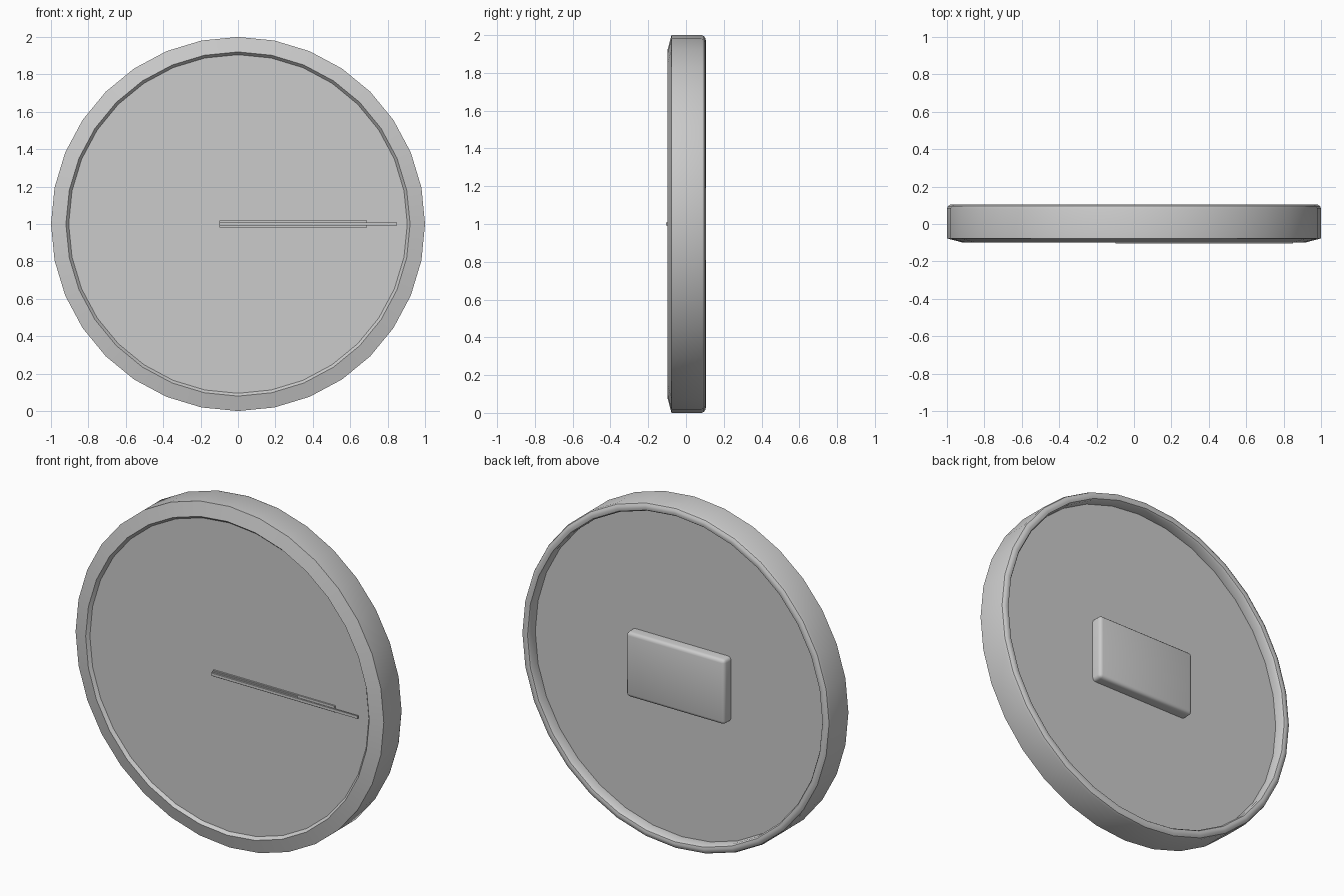
import bpy, bmesh, math

if "Cube" in bpy.data.objects:
    bpy.data.objects.remove(bpy.data.objects["Cube"])

SEGMENTS = 32
CENTRE_Z = 1.0


def finish(name, bm, angle=35):
    bmesh.ops.recalc_face_normals(bm, faces=bm.faces)
    mesh = bpy.data.meshes.new(name)
    bm.to_mesh(mesh)
    bm.free()
    obj = bpy.data.objects.new(name, mesh)
    bpy.context.collection.objects.link(obj)
    bpy.ops.object.select_all(action='DESELECT')
    obj.select_set(True)
    bpy.context.view_layer.objects.active = obj
    bpy.ops.object.shade_smooth_by_angle(angle=math.radians(angle))
    return obj


def turned(name, profile):
    """Spin (radius, y) points around the y axis and cap both ends."""
    bm = bmesh.new()
    rings = []
    for r, y in profile:
        ring = []
        for i in range(SEGMENTS):
            a = 2 * math.pi * i / SEGMENTS
            ring.append(bm.verts.new((r * math.cos(a), y, CENTRE_Z + r * math.sin(a))))
        rings.append(ring)
    for a, b in zip(rings, rings[1:]):
        for i in range(SEGMENTS):
            j = (i + 1) % SEGMENTS
            bm.faces.new((a[i], a[j], b[j], b[i]))
    bm.faces.new(rings[0])
    bm.faces.new(rings[-1])
    return finish(name, bm)


def box(name, x0, x1, y0, y1, half_height, bevel=0.0):
    bm = bmesh.new()
    bmesh.ops.create_cube(bm, size=1)
    for v in bm.verts:
        v.co.x = x1 if v.co.x > 0 else x0
        v.co.y = y1 if v.co.y > 0 else y0
        v.co.z = CENTRE_Z + (half_height if v.co.z > 0 else -half_height)
    if bevel:
        # Round every edge except those against the back panel
        edges = [e for e in bm.edges if any(v.co.y > y0 + 1e-4 for v in e.verts)]
        bmesh.ops.bevel(bm, geom=edges, offset=bevel, segments=3,
                        profile=0.5, affect='EDGES')
    return finish(name, bm)


# Case: dial, sloped front bezel, outer wall, rounded back rim, recessed back
turned("clock_case", [
    (0.905, -0.08), (0.92, -0.098), (1.0, -0.077),
    (1.0, 0.082), (0.995, 0.095), (0.983, 0.103), (0.97, 0.105),
    (0.957, 0.102), (0.95, 0.092), (0.95, 0.04),
])

# Three stacked hands, all pointing the same way
for name, tip, y_front, y_back, half in (
    ("minute_hand", 0.69, -0.089, -0.079, 0.018),
    ("hour_hand", 0.45, -0.096, -0.089, 0.013),
    ("second_hand", 0.85, -0.105, -0.096, 0.008),
):
    box(name, -0.10, tip, y_front, y_back, half)

# Movement housing on the back
box("movement_box", -0.32, 0.32, 0.035, 0.102, 0.19, bevel=0.02)
